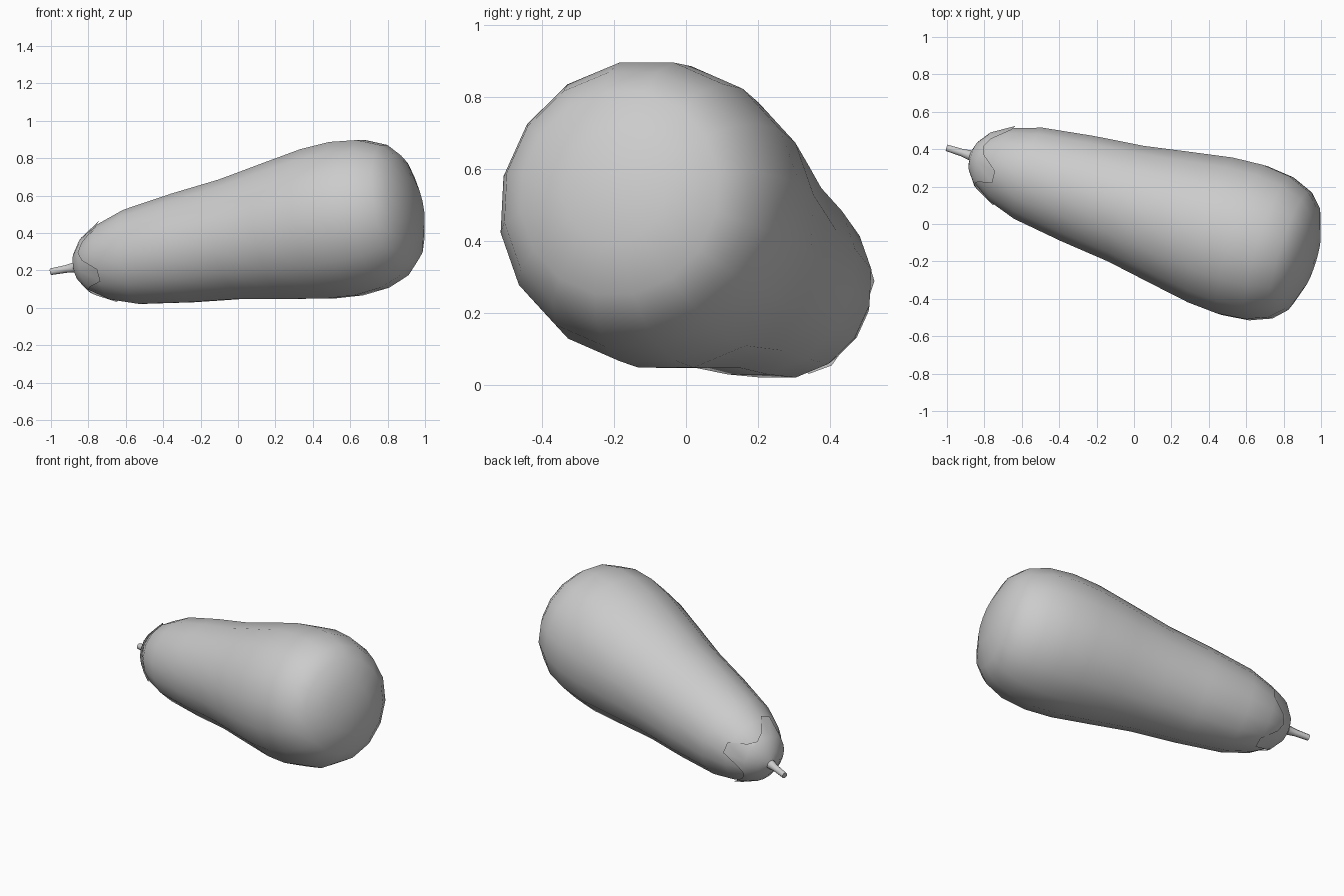
import bpy, bmesh
from math import cos, sin, pi
from mathutils import Vector

if "Cube" in bpy.data.objects:
    bpy.data.objects.remove(bpy.data.objects["Cube"])

grey = bpy.data.materials.new("plain grey")
grey.use_nodes = True
colour = (0.6, 0.6, 0.6, 1)
grey.diffuse_color = colour
grey.node_tree.nodes["Principled BSDF"].inputs["Base Color"].default_value = colour

# Long axis of the fruit, from the stem end to the blunt end
START = Vector((-0.85, 0.36, 0.22))
AXIS = Vector((0.941, -0.293, 0.169)).normalized()
SIDE = Vector((0, 0, 1)).cross(AXIS).normalized()
UP = AXIS.cross(SIDE)

# Body outline: distance along the axis, radius
PROFILE = [(0, 0.07), (0.04, 0.135), (0.15, 0.207), (0.31, 0.26), (0.59, 0.3),
           (0.87, 0.33), (1.11, 0.372), (1.35, 0.413), (1.52, 0.424), (1.67, 0.408),
           (1.79, 0.36), (1.86, 0.29), (1.91, 0.15)]


def point(t, r, angle):
    return START + AXIS * t + (SIDE * cos(angle) + UP * sin(angle)) * r


def body_radius(t):
    for (t0, r0), (t1, r1) in zip(PROFILE, PROFILE[1:]):
        if t <= t1:
            return r0 + (r1 - r0) * (t - t0) / (t1 - t0)
    return PROFILE[-1][1]


def skin(name, rings, cap_start=None, cap_end=None, angle=60):
    """Join rings of points with quads and close the chosen ends."""
    bm = bmesh.new()
    loops = [[bm.verts.new(p) for p in ring] for ring in rings]
    n = len(loops[0])
    for a, b in zip(loops, loops[1:]):
        for i in range(n):
            j = (i + 1) % n
            bm.faces.new((a[i], a[j], b[j], b[i]))
    for loop, t in ((loops[0], cap_start), (loops[-1], cap_end)):
        if t is not None:
            tip = bm.verts.new(START + AXIS * t)
            for i in range(n):
                bm.faces.new((loop[i], loop[(i + 1) % n], tip))
    bmesh.ops.recalc_face_normals(bm, faces=bm.faces)
    mesh = bpy.data.meshes.new(name)
    bm.to_mesh(mesh)
    bm.free()
    mesh.materials.append(grey)
    obj = bpy.data.objects.new(name, mesh)
    bpy.context.collection.objects.link(obj)
    bpy.ops.object.select_all(action='DESELECT')
    obj.select_set(True)
    bpy.context.view_layer.objects.active = obj
    bpy.ops.object.shade_smooth_by_angle(angle=angle * pi / 180)
    return obj


def turned(profile, sides):
    return [[point(t, r, 2 * pi * (i + 0.5) / sides) for i in range(sides)]
            for t, r in profile]


# Fruit body
skin("fruit_body", turned(PROFILE, 16), -0.005, 1.925, 80)

# Stem
skin("stem", turned([(-0.16, 0.019), (-0.07, 0.022), (-0.02, 0.03), (0.01, 0.045)], 8), -0.16)

# Four-lobed leaf cap hugging the stem end, with blunt lobe tips
REACH = [0.05, 0.075, 0.165, 0.165, 0.075]
COLUMNS = 20
cap_rings = [[], [], [], []]
for i in range(COLUMNS):
    a = 2 * pi * (i - 1.4) / COLUMNS
    reach = REACH[i % 5]
    cap_rings[0].append(point(-0.025, 0.028, a))
    cap_rings[1].append(point(-0.008, 0.08, a))
    for ring, t in ((2, 0.045), (3, reach)):
        cap_rings[ring].append(point(t, body_radius(t) + 0.012, a))
skin("leaf_cap", cap_rings)
